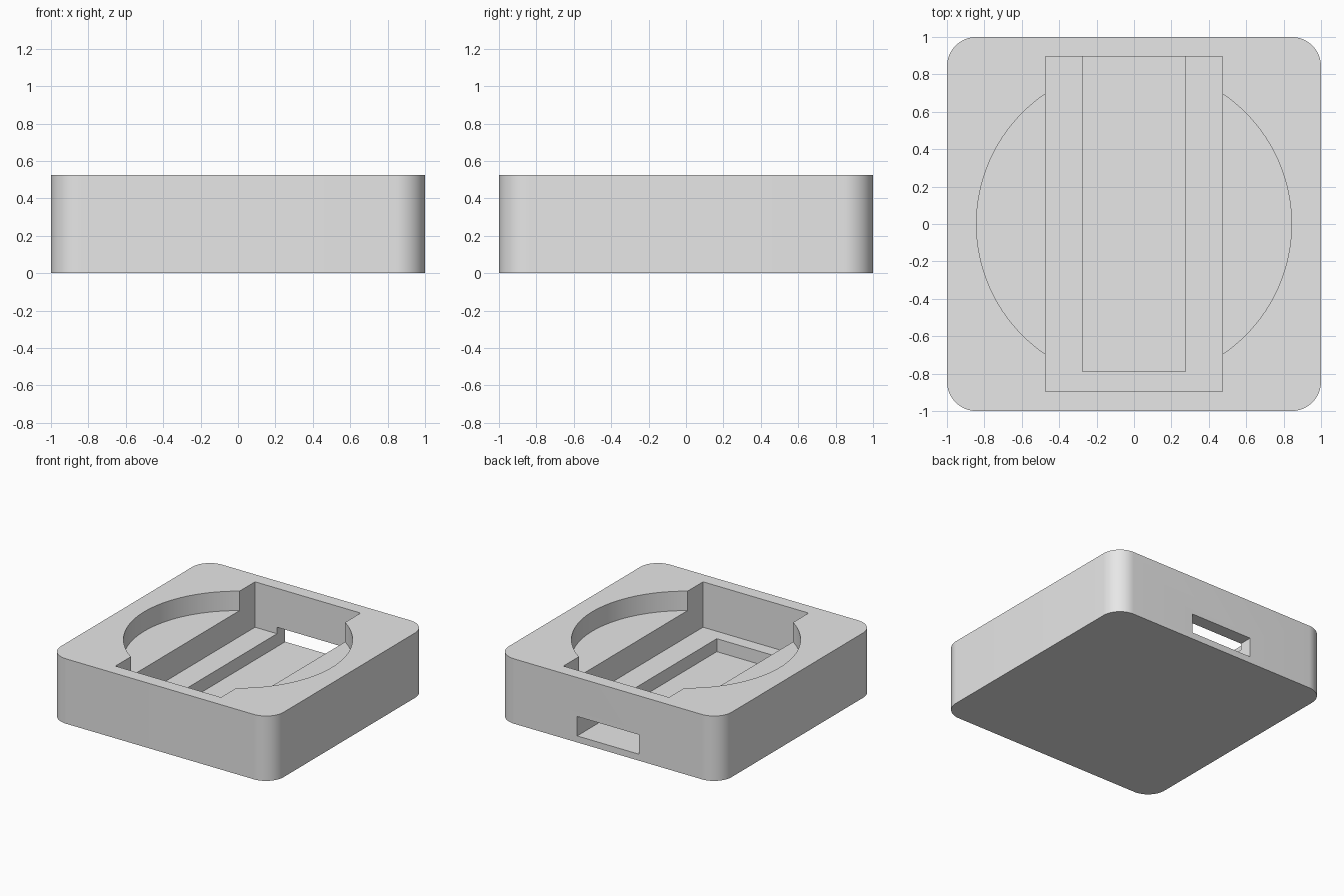
import bpy
import bmesh
from mathutils import Matrix, Vector

if "Cube" in bpy.data.objects:
    bpy.data.objects.remove(bpy.data.objects["Cube"], do_unlink=True)

U = 2 / 38          # one design unit; the case is 38 units square
HEIGHT = 10 * U
ABOVE = 12 * U      # cutters rise past the top face

grey = bpy.data.materials.new("plain grey")
grey.use_nodes = True
grey.diffuse_color = (0.8, 0.8, 0.8, 1)
grey.node_tree.nodes["Principled BSDF"].inputs["Base Color"].default_value = (0.8, 0.8, 0.8, 1)


def finish(name, bm):
    mesh = bpy.data.meshes.new(name)
    bm.to_mesh(mesh)
    bm.free()
    mesh.materials.append(grey)
    obj = bpy.data.objects.new(name, mesh)
    bpy.context.collection.objects.link(obj)
    return obj


def box(name, low, high, corner=0):
    """Box between two points, with optional rounded vertical edges."""
    low, high = Vector(low), Vector(high)
    bm = bmesh.new()
    bmesh.ops.create_cube(bm, size=1)
    bmesh.ops.scale(bm, vec=high - low, verts=bm.verts)
    bmesh.ops.translate(bm, vec=(low + high) / 2, verts=bm.verts)
    if corner:
        upright = [e for e in bm.edges
                   if abs(e.verts[0].co.z - e.verts[1].co.z) > 0.1]
        bmesh.ops.bevel(bm, geom=upright, offset=corner, segments=16,
                        profile=0.5, affect='EDGES')
    return finish(name, bm)


def cylinder(name, radius, bottom, top):
    bm = bmesh.new()
    bmesh.ops.create_cone(bm, cap_ends=True, segments=128, radius1=radius,
                          radius2=radius, depth=top - bottom,
                          matrix=Matrix.Translation((0, 0, (bottom + top) / 2)))
    return finish(name, bm)


# Rounded square case
case = box("case_body", (-1, -1, 0), (1, 1, HEIGHT), corner=3 * U)

# Shallow round recess, deep rectangular bay, and cable channel through the back
cutters = [
    cylinder("round_recess", 16 * U, 7 * U, ABOVE),
    box("rectangular_bay", (-9 * U, -17 * U, 3 * U), (9 * U, 17 * U, ABOVE)),
    box("cable_channel", (-5.25 * U, -15 * U, U), (5.25 * U, 21 * U, 4 * U)),
]
bpy.context.view_layer.objects.active = case
for cutter in cutters:
    cutter.hide_render = True
    cut = case.modifiers.new(cutter.name, 'BOOLEAN')
    cut.operation = 'DIFFERENCE'
    cut.solver = 'EXACT'
    cut.object = cutter
    bpy.ops.object.modifier_apply(modifier=cut.name)
    bpy.data.objects.remove(cutter, do_unlink=True)

# Smooth the curved walls, keep the edges crisp
bpy.ops.object.select_all(action='DESELECT')
case.select_set(True)
bpy.ops.object.shade_smooth_by_angle(angle=0.5)
